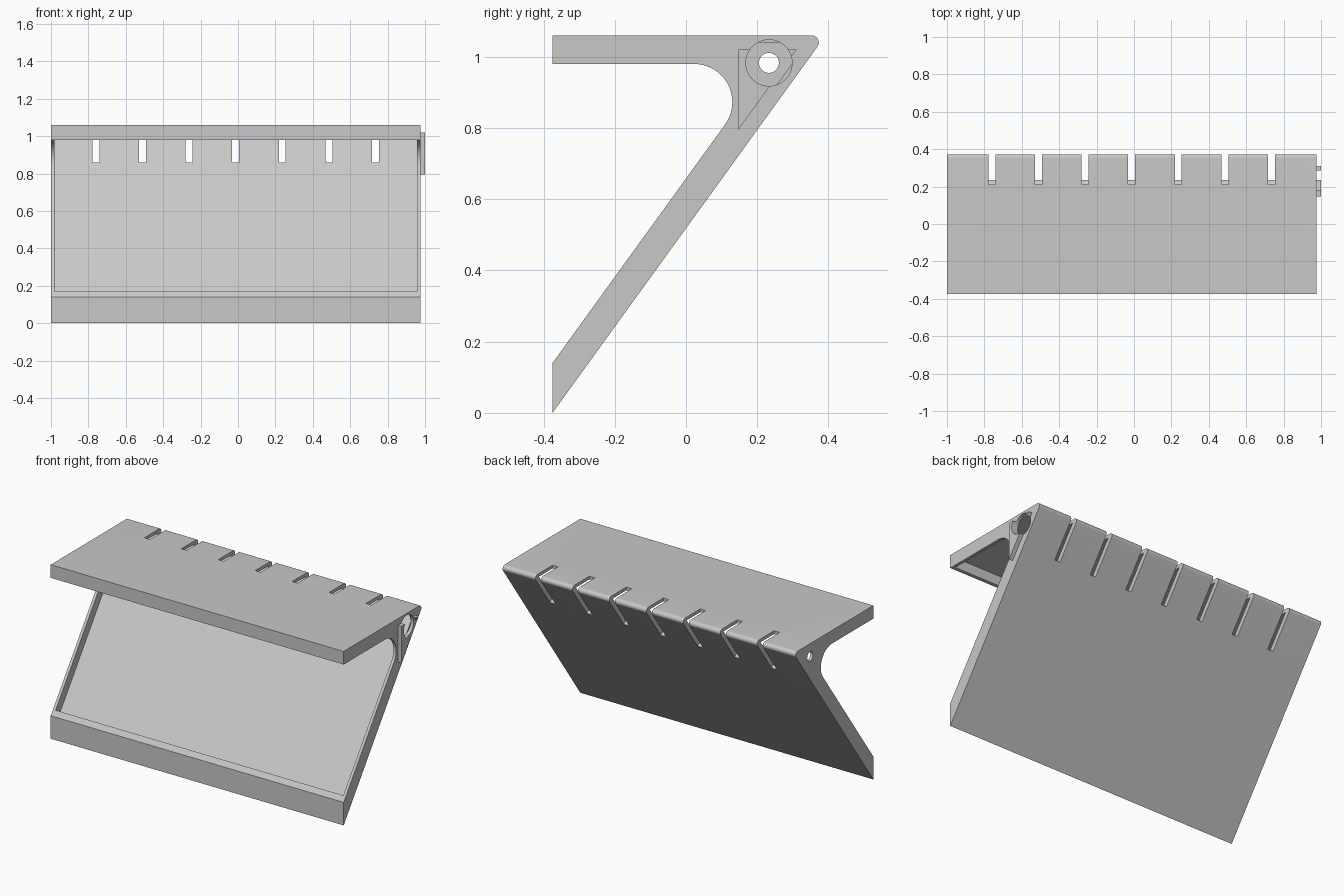
import bpy, bmesh
from math import cos, sin, atan2, hypot, pi
from mathutils import Vector

if "Cube" in bpy.data.objects:
    bpy.data.objects.remove(bpy.data.objects["Cube"])

grey = bpy.data.materials.new("plain grey")
grey.use_nodes = True
colour = (0.58, 0.58, 0.58, 1)
grey.diffuse_color = colour
grey.node_tree.nodes["Principled BSDF"].inputs["Base Color"].default_value = colour

LEFT, RIGHT = -1.0, 0.975          # ends of the bracket
SLOPE = 1.382                      # rise of the leaning panel
FRONT, TOP = -0.375, 1.06
PIVOT = (0.233, 0.983)


def prism(name, points, x0, x1):
    """Extrude a side profile (y, z) along x."""
    bm = bmesh.new()
    face = bm.faces.new([bm.verts.new((x0, y, z)) for y, z in points])
    side = bmesh.ops.extrude_face_region(bm, geom=[face])
    moved = [v for v in side["geom"] if isinstance(v, bmesh.types.BMVert)]
    bmesh.ops.translate(bm, verts=moved, vec=(x1 - x0, 0, 0))
    bmesh.ops.recalc_face_normals(bm, faces=bm.faces)
    mesh = bpy.data.meshes.new(name)
    bm.to_mesh(mesh)
    bm.free()
    mesh.materials.append(grey)
    obj = bpy.data.objects.new(name, mesh)
    bpy.context.collection.objects.link(obj)
    return obj


def circle(radius, n=48):
    return [(PIVOT[0] + radius * cos(2 * pi * i / n),
             PIVOT[1] + radius * sin(2 * pi * i / n)) for i in range(n)]


def rounded(before, corner, after, reach, n=16):
    """Arc tangent to both edges, starting `reach` away from the corner."""
    b, c, a = Vector(before), Vector(corner), Vector(after)
    u, v = (b - c).normalized(), (a - c).normalized()
    half = u.angle(v) / 2
    centre = c + (u + v).normalized() * (reach / cos(half))
    start, end = c + u * reach - centre, c + v * reach - centre
    a0, a1 = atan2(start.y, start.x), atan2(end.y, end.x)
    sweep = (a1 - a0 + pi) % (2 * pi) - pi
    r = hypot(*start)
    return [(centre.x + r * cos(a0 + sweep * i / n),
             centre.y + r * sin(a0 + sweep * i / n)) for i in range(n + 1)]


def cut(target, cutter):
    mod = target.modifiers.new("cut", 'BOOLEAN')
    mod.operation, mod.solver, mod.object = 'DIFFERENCE', 'EXACT', cutter
    bpy.context.view_layer.objects.active = target
    bpy.ops.object.modifier_apply(modifier=mod.name)
    bpy.data.objects.remove(cutter)


def lean(z, base=0.0):
    """y of the leaning plane that starts at height `base` on the front."""
    return FRONT + (z - base) / SLOPE


# Bracket body: flat top, leaning panel, rounded nose and inner fillet
foot, heel = (FRONT, 0), (FRONT, 0.14)
brow, lip = (FRONT, TOP), (FRONT, 0.98)
nose, crook = (lean(TOP), TOP), (lean(0.98, 0.14), 0.98)
body = prism("bracket_body",
             [foot] + rounded(foot, nose, brow, 0.039) + [brow, lip]
             + rounded(lip, crook, heel, 0.21, 24) + [heel], LEFT, RIGHT)

# Hollow interior, leaving thin walls and a rim
cut(body, prism("hollow", [(-0.311, 0.139), (lean(1.04, 0.051), 1.04),
                           (-0.353, 1.04), (-0.353, 0.9), (-0.385, 0.193)],
                LEFT + 0.018, RIGHT - 0.018))

# Seven slots around the nose
slot = [(0.26, 0.825), (0.21, 0.861), (0.21, 1.1), (0.45, 1.1), (0.45, 0.825)]
for i in range(-3, 4):
    x = -0.0125 + 0.249 * i
    cut(body, prism("slot", slot, x - 0.0185, x + 0.0185))

# Small hole in one end wall, large hole in the other
cut(body, prism("small_hole", circle(0.028), LEFT - 0.1, LEFT + 0.1))
cut(body, prism("large_hole", circle(0.065), RIGHT - 0.018, RIGHT + 0.1))

# Triangular end plate with the large hole through it
plate = prism("end_plate", [(0.147, 0.795), (0.31, 1.02), (0.147, 1.02)], RIGHT, 1.0)
cut(plate, prism("plate_hole", circle(0.065), 0.9, 1.1))

# Smooth the round surfaces, keep the edges sharp
for obj in (body, plate):
    bpy.ops.object.select_all(action='DESELECT')
    obj.select_set(True)
    bpy.context.view_layer.objects.active = obj
    bpy.ops.object.shade_smooth_by_angle(angle=0.5)
